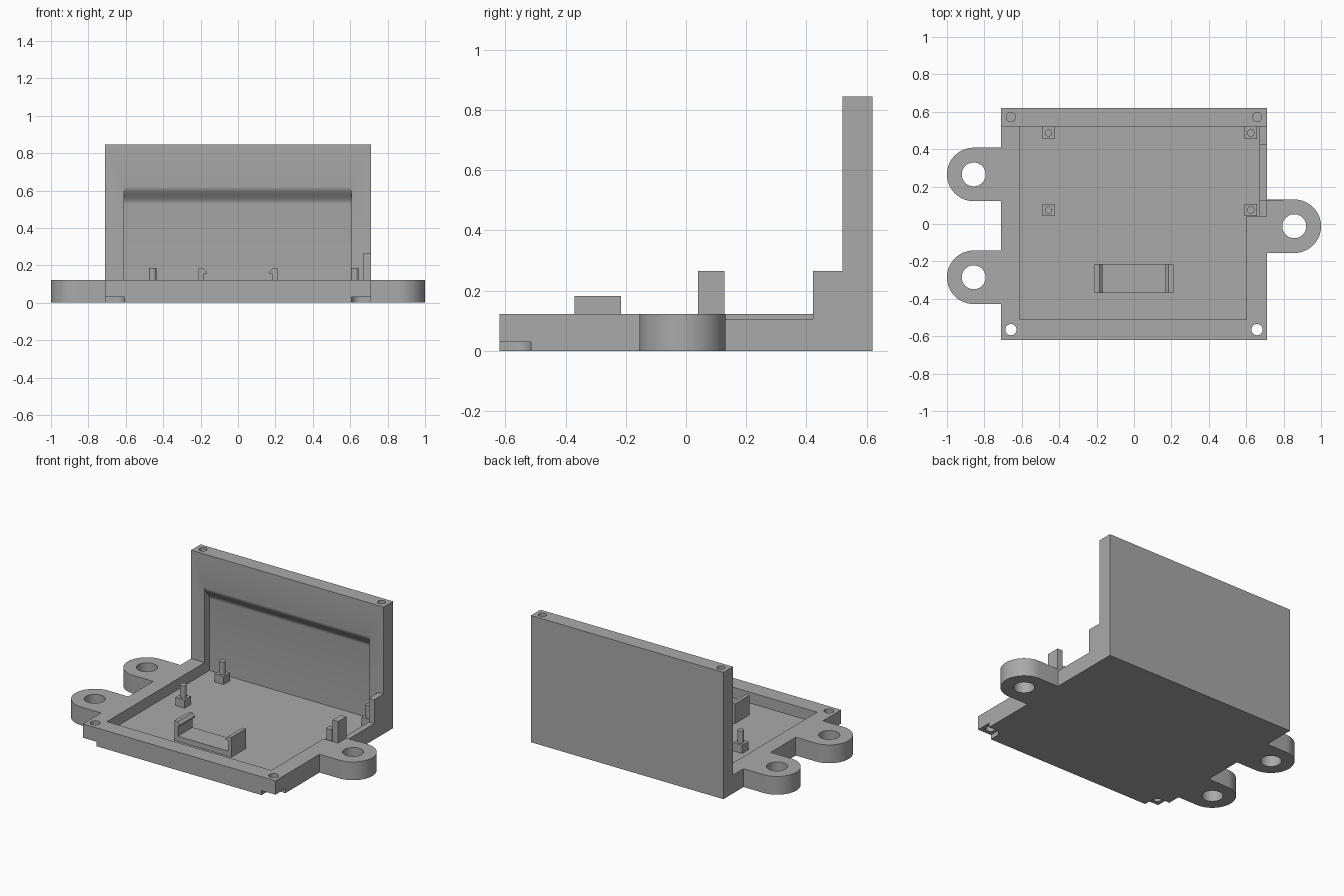
import bpy, bmesh, math
from mathutils import Vector

old = bpy.data.objects.get("Cube")
if old:
    bpy.data.objects.remove(old, do_unlink=True)

grey = bpy.data.materials.new("plain grey")
grey.use_nodes = True
COLOR = (0.4, 0.4, 0.4, 1)
grey.diffuse_color = COLOR
grey.node_tree.nodes["Principled BSDF"].inputs["Base Color"].default_value = COLOR


def prism(name, pts, axis, lo, hi):
    """Extrude a closed 2D outline along x (outline in y, z) or z (outline in x, y)."""
    def place(p, d):
        return (d, p[0], p[1]) if axis == "x" else (p[0], p[1], d)
    bm = bmesh.new()
    face = bm.faces.new([bm.verts.new(place(p, lo)) for p in pts])
    ext = bmesh.ops.extrude_face_region(bm, geom=[face])
    shift = Vector(place((0, 0), hi - lo))
    bmesh.ops.translate(bm, vec=shift,
                        verts=[v for v in ext["geom"] if isinstance(v, bmesh.types.BMVert)])
    bmesh.ops.recalc_face_normals(bm, faces=bm.faces[:])
    mesh = bpy.data.meshes.new(name)
    bm.to_mesh(mesh)
    bm.free()
    mesh.materials.append(grey)
    obj = bpy.data.objects.new(name, mesh)
    bpy.context.collection.objects.link(obj)
    return obj


def box(name, x0, x1, y0, y1, z0, z1):
    return prism(name, [(x0, y0), (x1, y0), (x1, y1), (x0, y1)], "z", z0, z1)


def arc(cx, cy, r, start=0, sweep=360, n=40):
    count = n if sweep == 360 else n + 1
    angles = [math.radians(start + sweep * i / n) for i in range(count)]
    return [(cx + r * math.cos(a), cy + r * math.sin(a)) for a in angles]


def rod(name, cx, cy, r, z0, z1):
    return prism(name, arc(cx, cy, r), "z", z0, z1)


def combine(target, tool, operation):
    mod = target.modifiers.new("boolean", "BOOLEAN")
    mod.operation, mod.solver, mod.object = operation, "EXACT", tool
    bpy.context.view_layer.objects.active = target
    bpy.ops.object.modifier_apply(modifier=mod.name)
    bpy.data.objects.remove(tool, do_unlink=True)


def cut(target, tool):
    combine(target, tool, "DIFFERENCE")


W, D, RIM, FLOOR, TOP, WALL = 0.71, 0.62, 0.122, 0.05, 0.845, 0.52

# Tray and upright back wall as one L-shaped body
body = prism("tray_and_back_wall",
             [(-D, 0), (D, 0), (D, TOP), (WALL, TOP), (WALL, RIM), (-D, RIM)], "x", -W, W)

# Mounting ears with round ends
ears = [(-1, 0.265), (-1, -0.285), (1, -0.012)]
for side, y in ears:
    r, cx = 0.143, side * 0.857
    outline = arc(cx, y, r, -90, 180 * side)
    outline += [(side * 0.69, y + r), (side * 0.69, y - r)]
    if side < 0:
        outline = outline[:-2] + outline[-2:]
    combine(body, prism("ear", outline, "z", 0, RIM), "UNION")
for side, y in ears:
    cut(body, rod("ear_hole", side * 0.857, y, 0.064, -0.1, 0.3))

# Tray pocket, widened behind the right-hand rail
cut(body, box("pocket", -0.61, 0.602, -0.51, WALL, FLOOR, 0.4))
cut(body, box("side_pocket", 0.55, 0.67, 0.04, WALL, FLOOR, 0.4))
cut(body, box("rail_dip", 0.65, 0.8, 0.128, 0.422, 0.106, 0.3))

# Shallow recess in the back wall, easing out at its top
ease = []
for i in range(11):
    t = i / 10
    ease.append((0.57 - 0.05 * t * t * (3 - 2 * t), 0.53 + 0.09 * t))
cut(body, prism("wall_recess", [(0.45, FLOOR), (0.57, FLOOR)] + ease + [(0.45, 0.62)],
                "x", -0.61, 0.606))

# Corner screw holes, wall-top holes and underside corner notches
for s in (-1, 1):
    hx, hy = s * 0.658, -0.565
    cut(body, rod("screw_hole", hx, hy, 0.03, -0.1, 0.3))
    cut(body, rod("wall_hole", hx, 0.572, 0.025, 0.65, 1))
    outline = arc(hx, hy, 0.05, 90, 90 * s, 10)
    outline += [(s * 0.608, -0.8), (s * 0.8, -0.8), (s * 0.8, hy + 0.05)]
    cut(body, prism("corner_notch", outline, "z", -0.1, 0.03))

# Rail tabs
tabs = [box("rail_tab_front", 0.67, W, 0.04, 0.128, RIM, 0.265),
        box("rail_tab_back", 0.67, W, 0.422, WALL, RIM, 0.265)]

# Locating posts: square foot with a round pin
parts = [body] + tabs
for x in (-0.457, 0.625):
    for y in (0.075, 0.487):
        parts.append(box("post_foot", x - 0.033, x + 0.033, y - 0.033, y + 0.033, FLOOR, 0.105))
        parts.append(rod("post_pin", x, y, 0.02, 0.105, 0.187))

# Clip cradle: low plate between two hooked ends
Y0, Y1 = -0.37, -0.215
parts.append(box("cradle_plate", -0.185, 0.185, Y0, Y1, FLOOR, 0.085))
for s in (-1, 1):
    hook = [(0.21, FLOOR), (0.21, 0.182), (0.185, 0.182), (0.168, 0.165),
            (0.168, 0.155), (0.185, 0.155), (0.185, FLOOR)]
    clip = prism("cradle_clip", [(Y0, FLOOR), (Y1, FLOOR), (Y1, 0.182), (Y0, 0.182)], "x", 0, 1)
    bm = bmesh.new()
    face = bm.faces.new([bm.verts.new((s * x, Y0, z)) for x, z in hook])
    ext = bmesh.ops.extrude_face_region(bm, geom=[face])
    bmesh.ops.translate(bm, vec=(0, Y1 - Y0, 0),
                        verts=[v for v in ext["geom"] if isinstance(v, bmesh.types.BMVert)])
    bmesh.ops.recalc_face_normals(bm, faces=bm.faces[:])
    bm.to_mesh(clip.data)
    bm.free()
    parts.append(clip)

# Smooth the round surfaces, keep edges sharp
bpy.ops.object.select_all(action="DESELECT")
for obj in parts:
    obj.select_set(True)
bpy.context.view_layer.objects.active = body
bpy.ops.object.shade_smooth_by_angle(angle=math.radians(30))
